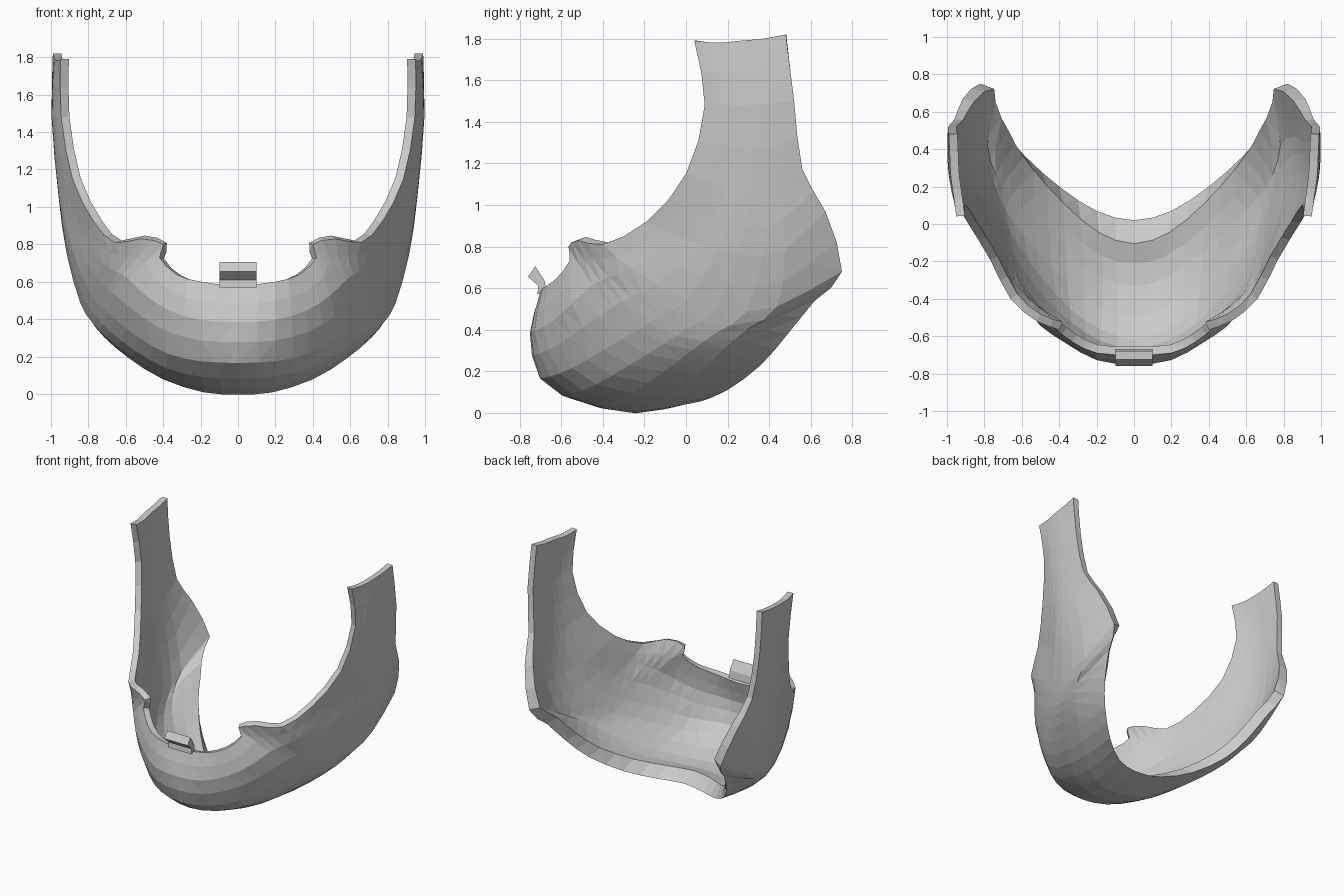
import bpy, bmesh
from mathutils import Vector

if "Cube" in bpy.data.objects:
    bpy.data.objects.remove(bpy.data.objects["Cube"])

# Guide curves of one half, from chin centre round the cheek to the strap top
TOP_EDGE = [(0, -.70, .58), (.2, -.69, .60), (.33, -.63, .64), (.42, -.56, .73), (.40, -.565, .80),
            (.52, -.52, .83), (.66, -.40, .81), (.77, -.19, .92), (.885, 0, 1.15), (.945, .09, 1.48),
            (.95, .04, 1.79)]
FRONT = [(0, -.75, .36), (.2, -.725, .37), (.37, -.63, .42), (.5, -.54, .5), (.6, -.43, .59),
         (.66, -.35, .63), (.73, -.24, .68), (.83, 0, .83), (.925, .14, 1.1), (.98, .2, 1.48),
         (.965, .15, 1.78)]
LOWER = [(0, -.66, .12), (.2, -.61, .13), (.38, -.5, .17), (.54, -.34, .26), (.67, -.17, .36),
         (.74, -.06, .43), (.81, .08, .52), (.9, .2, .77), (.955, .28, 1.06), (.995, .31, 1.48),
         (.98, .26, 1.79)]
UNDER = [(0, -.28, 0), (.18, -.26, .01), (.4, -.13, .08), (.58, .02, .19), (.715, .14, .30),
         (.79, .25, .39), (.85, .4, .5), (.92, .45, .77), (.96, .42, 1.07), (.997, .42, 1.49),
         (.985, .37, 1.8)]
RIM = [(0, .02, .05), (.2, .07, .055), (.4, .2, .11), (.58, .36, .23), (.69, .49, .38),
       (.76, .62, .54), (.82, .75, .68), (.915, .67, .97), (.96, .56, 1.17), (.995, .52, 1.5),
       (.99, .48, 1.82)]


def spline(pts, t):
    """Smooth curve through pts, t in 0..1."""
    n = len(pts) - 1
    t = min(max(t, 0), 1) * n
    i = min(int(t), n - 1)
    f = t - i
    b, c = pts[i], pts[i + 1]
    a = pts[i - 1] if i > 0 else b * 2 - c
    d = pts[i + 2] if i + 2 <= n else c * 2 - b
    return 0.5 * (b * 2 + (c - a) * f + (a * 2 - b * 5 + c * 4 - d) * f * f
                  + (b * 3 - a - c * 3 + d) * f ** 3)


def both_sides(half):
    half = [Vector(p) for p in half]
    return [Vector((-p.x, p.y, p.z)) for p in half[:0:-1]] + half


GUIDES = [both_sides(g) for g in (TOP_EDGE, FRONT, LOWER, UNDER, RIM)]


def outer(u, v):
    return spline([spline(g, u) for g in GUIDES], v)


def inner(u, v):
    """Outer surface pushed inwards, with a slanted thicker rim along the jaw."""
    side = abs(u - .5) * 2
    low = max(0, 1 - side * 1.6)
    jaw = min(1, max(0, (.8 - side) / .2))
    v *= 1 - .09 * low
    e = .02
    p = outer(u, v)
    du = outer(min(u + e, 1), v) - outer(max(u - e, 0), v)
    dv = outer(u, min(v + e, 1)) - outer(u, max(v - e, 0))
    n = du.cross(dv).normalized()
    if n.dot(p - Vector((0, .2, 1))) < 0:
        n = -n
    return p - n * (.046 + .036 * jaw * v)


def make_object(name, bm):
    bmesh.ops.recalc_face_normals(bm, faces=bm.faces)
    me = bpy.data.meshes.new(name)
    bm.to_mesh(me)
    bm.free()
    ob = bpy.data.objects.new(name, me)
    bpy.context.collection.objects.link(ob)
    return ob


# Jaw shell: outer and inner grids joined around the border
NU, NV = 40, 9
bm = bmesh.new()
skins = [[[bm.verts.new(f(i / NU, j / NV)) for j in range(NV + 1)] for i in range(NU + 1)]
         for f in (outer, inner)]
for g in skins:
    for i in range(NU):
        for j in range(NV):
            bm.faces.new((g[i][j], g[i + 1][j], g[i + 1][j + 1], g[i][j + 1]))
a, b = skins
for j in (0, NV):
    for i in range(NU):
        bm.faces.new((a[i][j], a[i + 1][j], b[i + 1][j], b[i][j]))
for i in (0, NU):
    for j in range(NV):
        bm.faces.new((a[i][j], a[i][j + 1], b[i][j + 1], b[i][j]))
bmesh.ops.triangulate(bm, faces=bm.faces, quad_method='SHORT_EDGE')
make_object("jaw_shell", bm)

# Lip tab: bent side profile extruded across the centre
profile = [(-.715, .57), (-.71, .61), (-.76, .655), (-.725, .705), (-.68, .635), (-.67, .58)]
bm = bmesh.new()
sides = [[bm.verts.new((x, y, z)) for y, z in profile] for x in (-.1, .1)]
for s in sides:
    bm.faces.new(s)
for k in range(len(profile)):
    m = (k + 1) % len(profile)
    bm.faces.new((sides[0][k], sides[0][m], sides[1][m], sides[1][k]))
make_object("lip_tab", bm)
